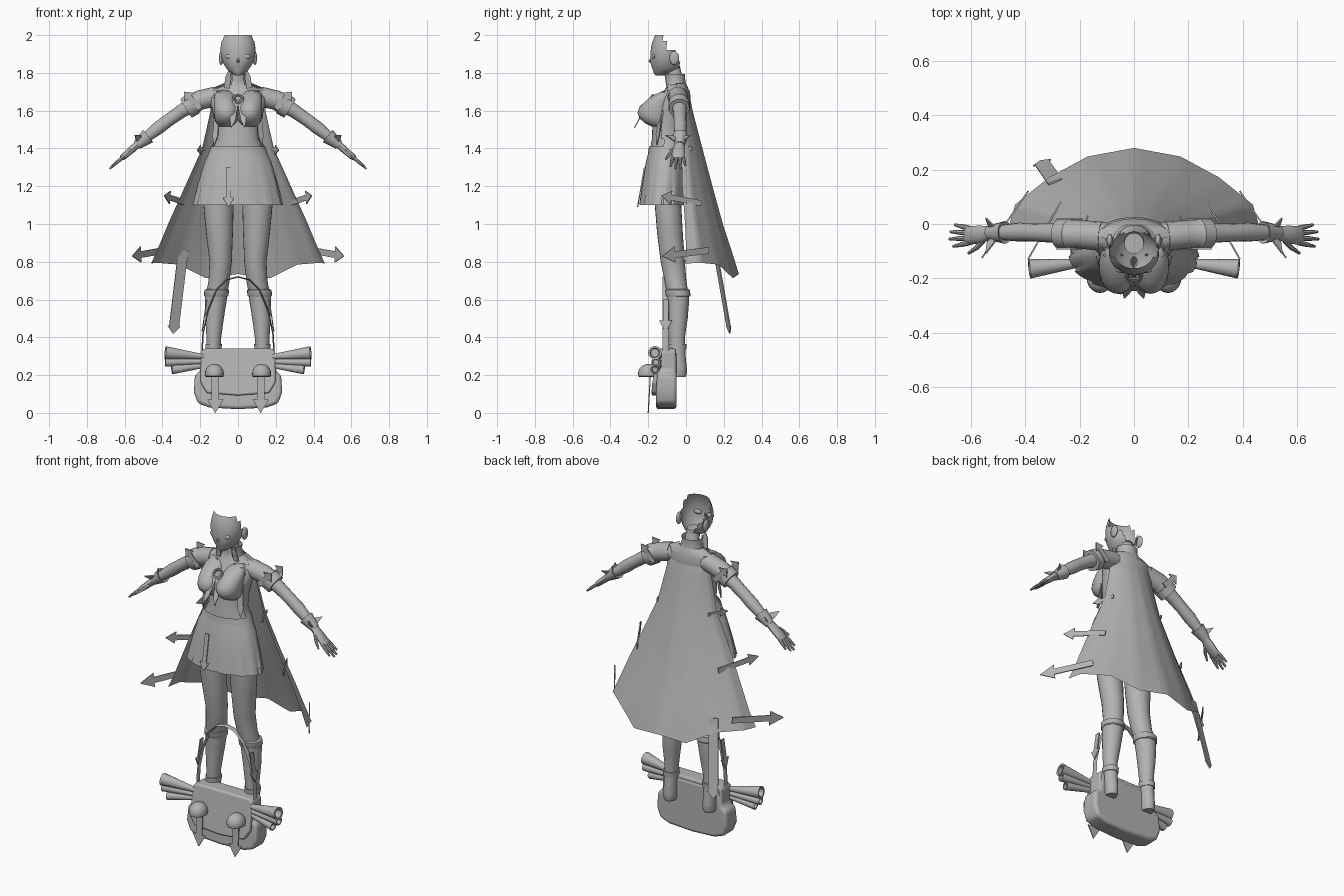
import bpy, bmesh, math
from mathutils import Vector

grey = bpy.data.materials.new("plain_grey")
grey.diffuse_color = (0.45, 0.45, 0.45, 1)


def finish(name, bm):
    bmesh.ops.recalc_face_normals(bm, faces=bm.faces)
    me = bpy.data.meshes.new(name)
    bm.to_mesh(me)
    bm.free()
    me.materials.append(grey)
    ob = bpy.data.objects.new(name, me)
    bpy.context.collection.objects.link(ob)
    return ob


def skin(name, rings, caps=True, drop=None):
    """Bridge closed rings of points; drop(centre) removes faces."""
    bm = bmesh.new()
    vs = [[bm.verts.new(p) for p in r] for r in rings]
    n = len(vs[0])
    for a, b in zip(vs, vs[1:]):
        for i in range(n):
            j = (i + 1) % n
            bm.faces.new((a[i], a[j], b[j], b[i]))
    if caps:
        bm.faces.new(vs[0])
        bm.faces.new(vs[-1])
    if drop:
        gone = [f for f in bm.faces if drop(f.calc_center_median())]
        bmesh.ops.delete(bm, geom=gone, context='FACES')
    return finish(name, bm)


def loft(name, rows, s=1, n=24, caps=True, drop=None, grow=0):
    """Horizontal ellipses (z, cx, cy, rx, ry)."""
    ang = [2 * math.pi * i / n for i in range(n)]
    return skin(name, [[(s * cx + (rx + grow) * math.cos(a), cy + (ry + grow) * math.sin(a), z)
                        for a in ang] for z, cx, cy, rx, ry in rows], caps, drop)


def tube(name, pts, s=1, n=12, caps=True, ref=(0, 1, 0)):
    """Ellipses along a path (x, y, z, r along ref, r across)."""
    ps = [Vector((s * p[0], p[1], p[2])) for p in pts]
    way = (ps[1] - ps[0]).normalized()
    rings = []
    for i, p in enumerate(ps):
        t = (ps[min(i + 1, len(ps) - 1)] - ps[max(i - 1, 0)])
        if t.length > 1e-4 and t.normalized().dot(way) > -0.2:
            way = t.normalized()
        u = Vector(ref)
        u = (u - way * u.dot(way)).normalized()
        w = way.cross(u)
        rings.append([p + u * pts[i][3] * math.cos(2 * math.pi * k / n)
                      + w * pts[i][4] * math.sin(2 * math.pi * k / n) for k in range(n)])
    return skin(name, rings, caps)


def arrow(name, a, b, side, w, hw, hl, s=1, thick=0.006):
    """Thin arrow-ended strap from a to b."""
    a, b = Vector((s * a[0], a[1], a[2])), Vector((s * b[0], b[1], b[2]))
    d = b - a
    t = d.normalized()
    u = Vector((s * side[0], side[1], side[2]))
    u = (u - t * u.dot(t)).normalized()
    h = t.cross(u) * thick / 2
    neck = d.length - hl
    outline = [(0, w / 2), (neck, w / 2), (neck, hw / 2), (d.length, 0.001),
               (d.length, -0.001), (neck, -hw / 2), (neck, -w / 2), (0, -w / 2)]
    return skin(name, [[a + t * l + u * k + h * q for l, k in outline] for q in (-1, 1)])


def ball(name, c, r, flat=None):
    bm = bmesh.new()
    bmesh.ops.create_uvsphere(bm, u_segments=20, v_segments=12, radius=1)
    for v in bm.verts:
        v.co = Vector([c[i] + v.co[i] * r[i] for i in range(3)])
        if flat is not None:
            v.co.z = max(v.co.z, flat)
    return finish(name, bm)


def slab(name, half, y0, y1, bevel, lean):
    """Mirrored front outline extruded in y; the front leans back with height."""
    pts = half + [(-x, z) for x, z in reversed(half) if x]
    ob = skin(name, [[(x, y + (lean * max(z - .15, 0) if y == y0 else 0), z) for x, z in pts]
                     for y in (y0, y1)])
    m = ob.modifiers.new("bevel", 'BEVEL')
    m.width, m.segments = bevel, 3
    return ob


# head: hollow mask, open at the back and top
head = [(1.785, 0, -.14, .012, .02), (1.795, 0, -.125, .03, .045), (1.81, 0, -.113, .05, .06),
        (1.83, 0, -.105, .066, .077), (1.86, 0, -.105, .083, .084), (1.89, 0, -.105, .09, .083),
        (1.92, 0, -.105, .093, .082), (1.945, 0, -.102, .091, .081), (1.97, 0, -.1, .086, .076),
        (1.985, 0, -.1, .081, .07), (2.0, 0, -.1, .075, .063)]
loft("face", head, n=40, caps=False,
     drop=lambda c: c.y > (-.118 if c.z > 1.97 else -.105 if c.z > 1.92 else -.06 if c.z > 1.88
                           else -.035 if c.z > 1.84 else 1))
tube("nose", [(0, -.18, 1.882, .004, .004), (0, -.191, 1.862, .008, .008), (0, -.183, 1.853, .004, .004)],
     n=8)
ball("mouth", (0, -.172, 1.828), (.014, .006, .003))

# torso, neck and open jacket
torso = [(1.34, 0, -.095, .15, .095), (1.40, 0, -.1, .135, .09), (1.45, 0, -.098, .11, .082),
         (1.52, 0, -.094, .113, .084), (1.60, 0, -.08, .125, .09), (1.67, 0, -.06, .145, .075),
         (1.71, 0, -.052, .125, .06), (1.735, 0, -.052, .07, .048), (1.76, 0, -.056, .04, .042),
         (1.84, 0, -.072, .036, .038)]
loft("torso", torso, n=32)
loft("jacket", torso[1:7], n=32, caps=False, grow=.01, drop=lambda c: c.y < -.125)
loft("collar", [(1.735, 0, -.055, .066, .056), (1.77, 0, -.058, .057, .053),
                (1.795, 0, -.06, .06, .056)], caps=False, drop=lambda c: c.y < -.105)

# pleated skirt and belt
rings = []
for z, cy, rx, ry, fold in [(1.40, -.1, .142, .093, 0), (1.33, -.105, .176, .107, .002),
                            (1.22, -.113, .208, .118, .008), (1.10, -.12, .236, .127, .02)]:
    ring = []
    for i in range(70):
        a = 2 * math.pi * i / 70
        k = 1 + fold * (1, .7, .3, 0, -1.5)[i % 5]
        ring.append((rx * k * math.cos(a), cy + ry * k * math.sin(a), z))
    rings.append(ring)
skin("skirt", rings, caps=False)
loft("belt", [(1.375, 0, -.1, .157, .101), (1.41, 0, -.1, .143, .096)], n=32, caps=False)
arrow("skirt_strap", (-.05, -.22, 1.3), (-.05, -.256, 1.09), (1, 0, 0), .025, .06, .05)

# chest bow
bpy.ops.mesh.primitive_torus_add(major_radius=.026, minor_radius=.007, major_segments=24,
                                 minor_segments=8, location=(0, -.19, 1.66),
                                 rotation=(math.radians(55), 0, 0))
bpy.context.object.name = "brooch"
bpy.context.object.data.materials.append(grey)

for s, side in ((1, "left"), (-1, "right")):
    # face details and bust
    ball("eye_" + side, (s * .042, -.17, 1.887), (.025, .01, .013))
    ball("ear_" + side, (s * .089, -.062, 1.878), (.012, .026, .036))
    loft("bust_" + side, [(1.71, .075, -.09, .03, .02), (1.685, .072, -.115, .05, .05),
                          (1.655, .067, -.14, .061, .07), (1.62, .062, -.16, .066, .086),
                          (1.59, .061, -.167, .067, .09), (1.56, .061, -.163, .064, .083),
                          (1.535, .061, -.152, .055, .067), (1.515, .06, -.14, .035, .04)], s)
    arrow("bow_tail_" + side, (.012, -.2, 1.65), (.036, -.272, 1.51), (1, 0, 0), .03, .03, .05, s)
    arrow("collar_point_" + side, (.06, -.1, 1.72), (.045, -.115, 1.82), (1, 0, 0), .03, .035, .05, s)
    arrow("lapel_" + side, (.1, -.12, 1.7), (.125, -.155, 1.42), (1, .6, 0), .03, .04, .06, s)

    # arm, sleeve and cuff
    tube("arm_" + side, [(.08, -.05, 1.675, .05, .045), (.14, -.043, 1.672, .054, .05),
                         (.2, -.037, 1.655, .047, .046), (.3, -.033, 1.597, .036, .036),
                         (.37, -.031, 1.548, .033, .034), (.42, -.03, 1.51, .035, .035),
                         (.53, -.032, 1.423, .023, .022)], s, 16)
    tube("sleeve_" + side, [(.12, -.045, 1.675, .054, .052), (.2, -.038, 1.656, .052, .052),
                            (.23, -.037, 1.64, .051, .053), (.235, -.037, 1.637, .057, .06),
                            (.275, -.036, 1.612, .055, .058), (.275, -.036, 1.612, .038, .04)], s, 16)
    tube("cuff_" + side, [(.535, -.032, 1.418, .027, .025), (.475, -.031, 1.466, .042, .042),
                          (.48, -.031, 1.462, .03, .03)], s, 12)
    for y in (-.09, .018):
        arrow("sleeve_spike_" + side, (.2, y, 1.61), (.285, y, 1.7), (1, 0, -1), .03, .07, .04, s)
        arrow("cuff_spike_" + side, (.51, -.03, 1.44), (.545, y * 1.2, 1.47), (1, 0, -1), .03, .04, .05, s)

    # hand and fingers
    tube("palm_" + side, [(.52, -.032, 1.431, .022, .02), (.56, -.038, 1.396, .032, .019),
                          (.61, -.042, 1.353, .035, .016), (.62, -.042, 1.345, .028, .01)], s)
    for k, (y, reach) in enumerate([(-.069, .052), (-.051, .066), (-.033, .062), (-.016, .046)]):
        tip = y + (y + .042) * .5
        tube(f"finger_{k}_{side}", [(.605, y, 1.357, .01, .01),
                                    (.61 + reach * .5, (y + tip) / 2, 1.353 - reach * .42, .009, .009),
                                    (.614 + reach, tip, 1.35 - reach * .88, .005, .005)], s, 8)
    tube("thumb_" + side, [(.545, -.05, 1.405, .012, .01), (.58, -.088, 1.37, .01, .009),
                           (.61, -.108, 1.343, .005, .005)], s, 8, ref=(0, 0, 1))

    # leg, boot and foot
    loft("leg_" + side, [(1.3, .085, -.095, .08, .08), (1.1, .103, -.095, .08, .07),
                         (.95, .098, -.085, .071, .068), (.8, .092, -.07, .059, .064),
                         (.7, .1, -.056, .056, .058), (.62, .115, -.042, .056, .056)], s)
    loft("boot_" + side, [(.64, .114, -.044, .06, .06), (.6, .117, -.041, .058, .058),
                          (.5, .124, -.043, .049, .052), (.4, .128, -.048, .039, .042),
                          (.3, .13, -.043, .037, .041), (.24, .13, -.04, .036, .044),
                          (.205, .13, -.04, .036, .044), (.19, .13, -.04, .03, .038)], s)
    loft("boot_cuff_" + side, [(.615, .115, -.042, .061, .062), (.62, .115, -.042, .065, .066),
                               (.65, .113, -.045, .065, .066), (.655, .113, -.045, .056, .057)], s)
    loft("ankle_strap_" + side, [(.335, .13, -.046, .042, .047), (.365, .129, -.046, .044, .049)], s)
    tube("foot_" + side, [(.13, -.03, .22, .034, .026), (.128, -.1, .225, .04, .033),
                          (.126, -.19, .215, .042, .025)], s, ref=(1, 0, 0))
    ball("toe_cap_" + side, (s * .125, -.197, .208), (.05, .057, .052), .19)

    # arrow straps along the cape edge
    arrow("cape_arrow_low_" + side, (.39, .12, .86), (.56, -.125, .83), (0, 0, 1), .035, .085, .08, s)
    arrow("cape_arrow_mid_" + side, (.27, .08, 1.11), (.39, -.13, 1.15), (0, 0, 1), .03, .07, .06, s)
    arrow("cape_arrow_top_" + side, (.17, .03, 1.4), (.215, -.09, 1.39), (0, 0, 1), .02, .05, .05, s)

    # bag buckle straps and rolled scrolls
    arrow("bag_strap_" + side, (.12, -.188, .21), (.12, -.2, 0), (1, 0, 0), .04, .085, .07, s)
    for k, (x, y, z, r) in enumerate([(.385, -.165, .318, .036), (.385, -.16, .268, .024),
                                      (.35, -.165, .228, .024)]):
        zi = .275 + (z - .275) * .5
        tube(f"scroll_{k}_{side}", [(.17, -.14, zi, .012, .012), (x, y, z, r, r),
                                    (x - .001, y, z, r * .7, r * .7), (x - .045, y, z, r * .6, r * .6)], s, 14)
    arrow("handle_arrow_" + side, (.165, -.108, .6), (.19, -.108, .43), (0, 1, 0), .03, .07, .06, s)

# bag
slab("bag_body", [(0, .325), (.185, .325), (.2, .22), (.228, .2), (.234, .11), (.212, .05),
                  (.15, .028), (0, .02)], -.16, -.05, .022, .12)
slab("bag_flap", [(0, .34), (.18, .34), (.197, .325), (.198, .16), (.165, .105), (0, .092)],
     -.183, -.055, .01, .2)
tube("bag_handle", [(x, -.107, z, .017, .004) for x, z in
                    [(-.192, .3), (-.185, .42), (-.16, .54), (-.115, .65), (-.06, .705), (0, .72),
                     (.06, .705), (.115, .65), (.16, .54), (.185, .42), (.192, .3)]], n=8)

# cape: round at the shoulders, faceted and scalloped at the hem
rows = [(1.745, .075, .0, -.055), (1.718, .14, .012, -.05), (1.6, .145, .035, -.035),
        (1.4, .19, .087, -.025), (1.2, .28, .14, -.02), (1.0, .37, .195, -.005),
        (.88, .42, .235, 0), (.79, .46, .28, -.005)]
folds = [(0, 1, -.055), (.37, .89, -.077), (.68, .62, -.005), (.95, .27, .005), (1, 0, 0)]
bm = bmesh.new()
N = 16
grid = []
for r, (z, w, back, front) in enumerate(rows):
    line = []
    mix = min(1, r / 4)
    for i in range(-N, N + 1):
        a = abs(i) / N * math.pi / 2
        k, f = divmod(abs(i), N // 4)
        f /= N // 4
        p, q = folds[k], folds[min(k + 1, 4)]
        fx, fy, dip = [p[j] + (q[j] - p[j]) * f for j in range(3)]
        x = math.sin(a) + (fx - math.sin(a)) * mix
        y = math.cos(a) + (fy - math.cos(a)) * mix
        last = dip if r == len(rows) - 1 else 0
        line.append(bm.verts.new((math.copysign(w * x, i), front + (back - front) * y, z + last)))
    grid.append(line)
for a, b in zip(grid, grid[1:]):
    for i in range(2 * N):
        bm.faces.new((a[i], a[i + 1], b[i + 1], b[i]))
finish("cape", bm)

# single hanging strap behind
arrow("hanging_strap", (-.29, .155, .86), (-.343, .232, .42), (1, .35, 0), .055, .07, .04)

bpy.ops.object.select_all(action='SELECT')
bpy.context.view_layer.objects.active = bpy.data.objects["torso"]
bpy.ops.object.shade_smooth_by_angle(angle=math.radians(40))
